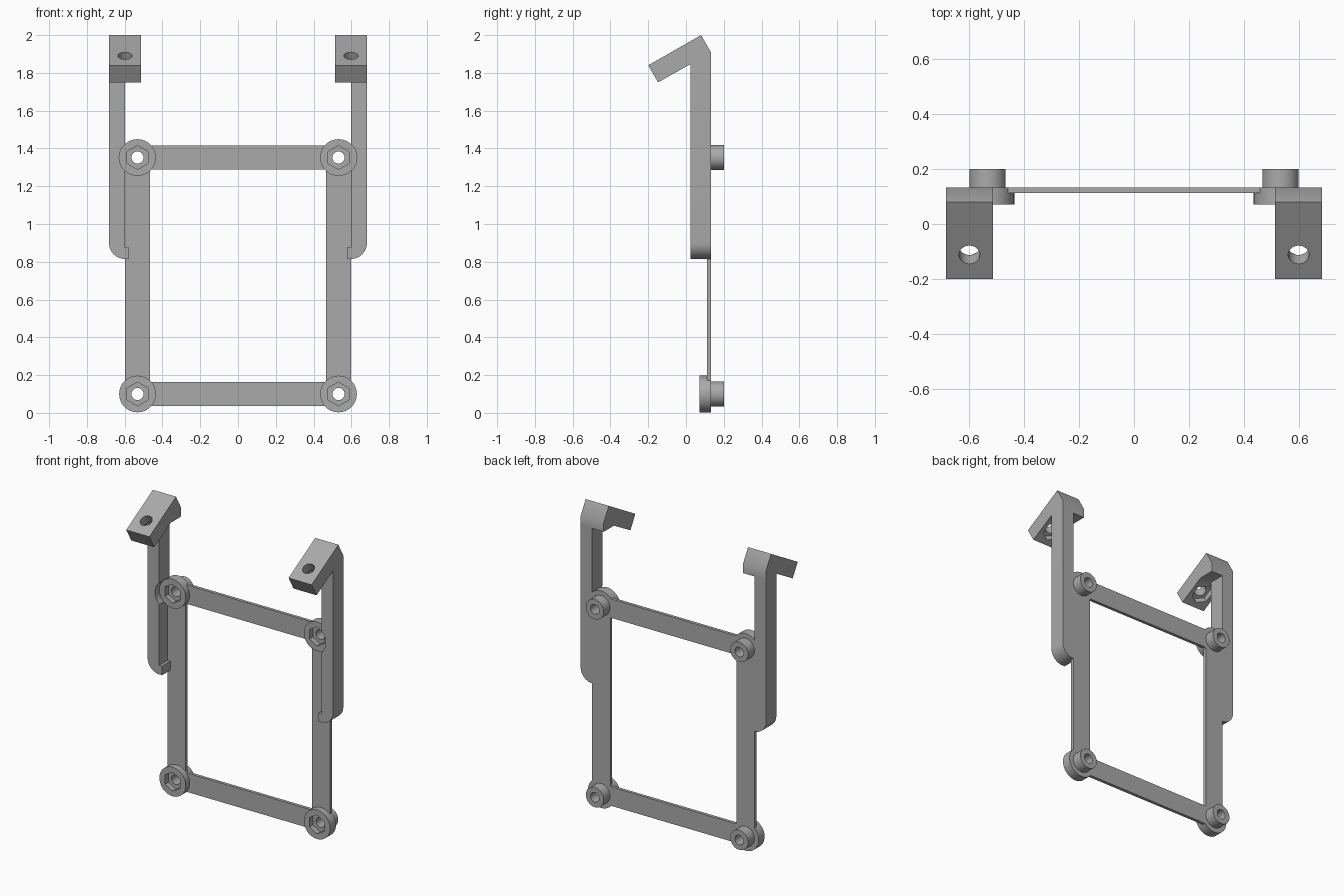
import bpy, bmesh
from math import cos, sin, pi, radians
from mathutils import Vector

cube = bpy.data.objects.get("Cube")
if cube:
    bpy.data.objects.remove(cube, do_unlink=True)

grey = bpy.data.materials.new("matte grey")
grey.use_nodes = True
COLOR = (0.4, 0.4, 0.4, 1)
grey.diffuse_color = COLOR
grey.node_tree.nodes["Principled BSDF"].inputs["Base Color"].default_value = COLOR

# Shared dimensions
FRONT, BACK = 0.025, 0.133            # arm depth
PLATE, BOSS, TIP = 0.112, 0.071, 0.2  # plate front, boss front, spacer back
BX, LOW, HIGH = 0.532, 0.1, 1.352     # screw positions
OUT, MID, INNER = 0.683, 0.598, 0.465
UNDER = 1.847                         # underside of the hook head


def prism(name, points, offset):
    """Extrude a closed polygon of 3D points by an offset vector."""
    bm = bmesh.new()
    face = bm.faces.new([bm.verts.new(p) for p in points])
    top = bmesh.ops.extrude_face_region(bm, geom=[face])
    verts = [v for v in top["geom"] if isinstance(v, bmesh.types.BMVert)]
    bmesh.ops.translate(bm, verts=verts, vec=offset)
    bmesh.ops.recalc_face_normals(bm, faces=bm.faces)
    mesh = bpy.data.meshes.new(name)
    bm.to_mesh(mesh)
    bm.free()
    mesh.materials.append(grey)
    obj = bpy.data.objects.new(name, mesh)
    bpy.context.collection.objects.link(obj)
    return obj


def box(name, x, y, z):
    points = [(x[0], y[0], z[0]), (x[1], y[0], z[0]), (x[1], y[0], z[1]), (x[0], y[0], z[1])]
    return prism(name, points, (0, y[1] - y[0], 0))


def rod(name, start, end, radius, sides=48):
    """Round or hexagonal bar between two points lying in a plane of constant x."""
    start, end = Vector(start), Vector(end)
    u = Vector((1, 0, 0))
    v = u.cross((end - start).normalized())
    ring = [start + radius * (sin(2 * pi * i / sides) * u + cos(2 * pi * i / sides) * v)
            for i in range(sides)]
    return prism(name, ring, end - start)


def cut(obj, cutters):
    for cutter in cutters:
        cutter.hide_render = True
        mod = obj.modifiers.new("cut", "BOOLEAN")
        mod.operation, mod.solver, mod.object = "DIFFERENCE", "EXACT", cutter
    bpy.context.view_layer.update()
    graph = bpy.context.evaluated_depsgraph_get()
    mesh = bpy.data.meshes.new_from_object(obj.evaluated_get(graph))
    obj.modifiers.clear()
    obj.data = mesh
    for cutter in cutters:
        bpy.data.objects.remove(cutter, do_unlink=True)


def smooth(obj):
    bpy.ops.object.select_all(action="DESELECT")
    obj.select_set(True)
    bpy.context.view_layer.objects.active = obj
    bpy.ops.object.shade_smooth_by_angle(angle=radians(30))


def screw_hole(x, z):
    return rod("hole_cutter", (x, -0.5, z), (x, 0.5, z), 0.032)


# Cross bars
for name, z in (("lower_bar", LOW), ("upper_bar", HIGH)):
    box(name, (-INNER, INNER), (PLATE, BACK), (z - 0.063, z + 0.063))

for side, s in (("left", 1), ("right", -1)):
    # Thin side rail
    rail = box(side + "_rail", sorted((s * INNER, s * MID)), (PLATE, BACK), (LOW, HIGH))
    cut(rail, [rod("socket_cutter", (s * BX, 0, z), (s * BX, 0.5, z), 0.09) for z in (LOW, HIGH)])

    # Screw bosses with hexagonal nut pockets, and spacers behind them
    for level, z in (("lower", LOW), ("upper", HIGH)):
        x = s * BX
        boss = rod(f"{side}_{level}_boss", (x, BOSS, z), (x, BACK, z), 0.097)
        pocket = rod("pocket_cutter", (x, 0, z), (x, BOSS + 0.035, z), 0.063, 6)
        cut(boss, [screw_hole(x, z), pocket])
        spacer = rod(f"{side}_{level}_spacer", (x, BACK, z), (x, TIP, z), 0.066)
        cut(spacer, [screw_hole(x, z)])
        smooth(boss)
        smooth(spacer)

    # Upright arm with a rounded foot and a small lip
    r = OUT - MID
    outline = [(OUT, UNDER), (MID, UNDER), (MID, 0.875), (0.577, 0.875), (0.577, 0.815)]
    outline += [(MID + r * sin(i * pi / 24), 0.9 - r * cos(i * pi / 24)) for i in range(13)]
    arm = prism(side + "_arm", [(s * x, FRONT, z) for x, z in outline], (0, BACK - FRONT, 0))
    cut(arm, [rod("clearance_cutter", (s * BX, -0.5, HIGH), (s * BX, BOSS, HIGH), 0.097)])
    smooth(arm)

    # Tilted hook head with a screw hole and a nut pocket beneath
    profile = [(BACK, UNDER), (BACK, 1.908), (0.08, 2), (-0.2, 1.84), (-0.148, 1.75),
               (FRONT, UNDER)]
    head = prism(side + "_hook", [(s * OUT, y, z) for y, z in profile], (-s * 0.17, 0, 0))
    top = Vector((s * MID, -0.112, 1.891))
    normal = Vector((0, -0.5, 0.866))
    cut(head, [rod("hole_cutter", top + normal * 0.1, top - normal * 0.3, 0.038),
               rod("pocket_cutter", top - normal * 0.065, top - normal * 0.2, 0.066, 6)])
    smooth(head)
